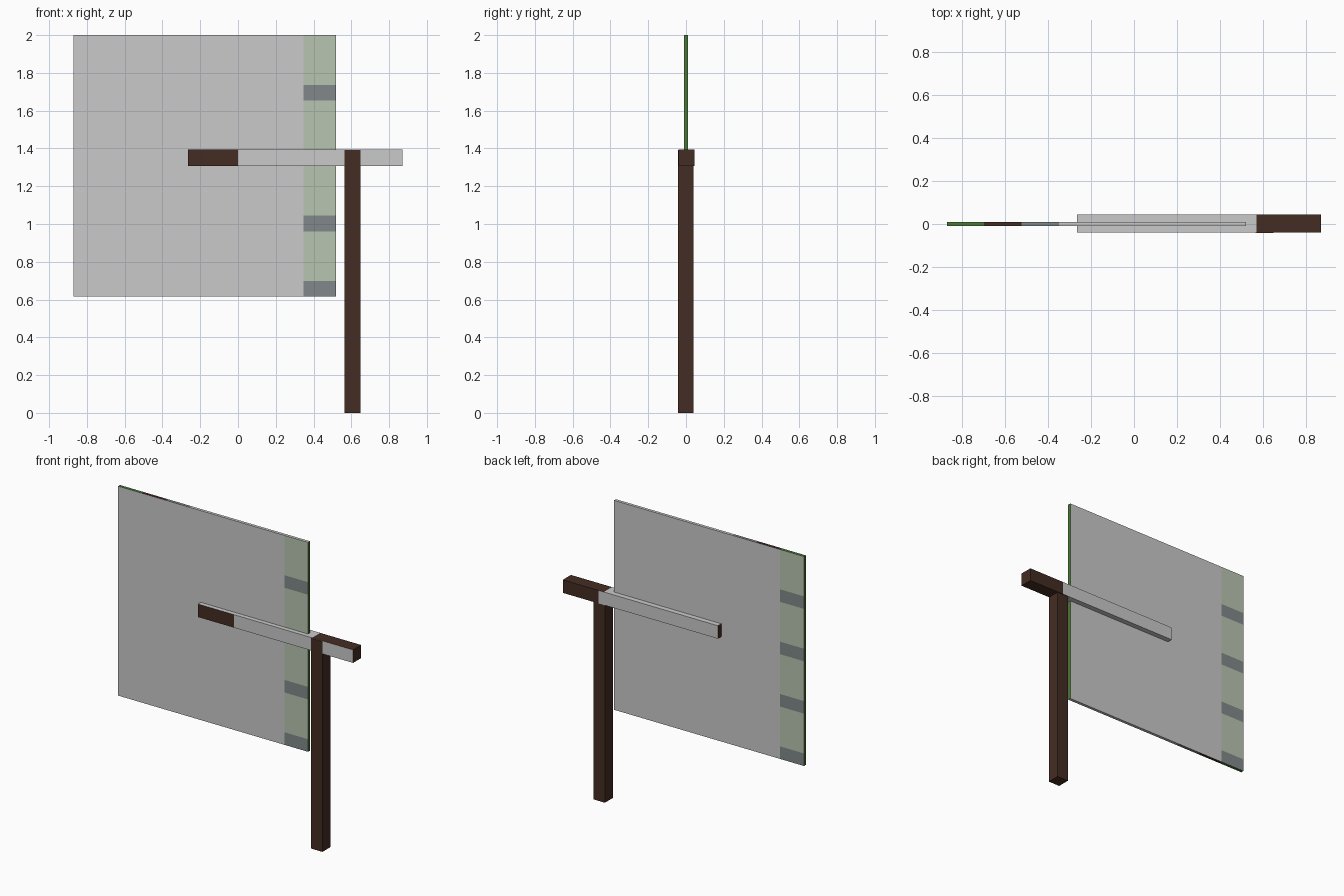
import bpy, bmesh
from mathutils import Vector

cube = bpy.data.objects.get("Cube")
if cube:
    bpy.data.objects.remove(cube, do_unlink=True)


def make_material(name, rgb):
    """Flat material from 0-255 display values."""
    linear = [((c / 255 + 0.055) / 1.055) ** 2.4 for c in rgb] + [1]
    mat = bpy.data.materials.new(name)
    mat.use_nodes = True
    mat.diffuse_color = linear
    node = next(n for n in mat.node_tree.nodes if n.type == 'BSDF_PRINCIPLED')
    node.inputs["Base Color"].default_value = linear
    return mat


GREY, PALE_GREEN, SLATE, BROWN, GREEN = range(5)
materials = [
    make_material("light grey", (202, 202, 202)),
    make_material("pale green", (185, 197, 178)),
    make_material("slate grey", (129, 137, 138)),
    make_material("dark brown wood", (68, 44, 35)),
    make_material("leaf green", (74, 122, 54)),
]


def make_box(name, low, high, rule, x_cuts=(), z_cuts=()):
    """Box cut into strips, each face coloured by rule(center, normal)."""
    low, high = Vector(low), Vector(high)
    bm = bmesh.new()
    bmesh.ops.create_cube(bm, size=1)
    for v in bm.verts:
        v.co = (low + high) / 2 + v.co * (high - low)
    for axis, cuts in ((Vector((1, 0, 0)), x_cuts), (Vector((0, 0, 1)), z_cuts)):
        for cut in cuts:
            geom = bm.verts[:] + bm.edges[:] + bm.faces[:]
            bmesh.ops.bisect_plane(bm, geom=geom, plane_co=axis * cut, plane_no=axis)
    bm.normal_update()
    for face in bm.faces:
        face.material_index = rule(face.calc_center_median(), face.normal)
    mesh = bpy.data.meshes.new(name)
    bm.to_mesh(mesh)
    bm.free()
    for mat in materials:
        mesh.materials.append(mat)
    obj = bpy.data.objects.new(name, mesh)
    bpy.context.collection.objects.link(obj)
    return obj


# Hanging panel: striped border on one side of each face, coloured edges
LEFT, RIGHT, BOTTOM, TOP = -0.87, 0.52, 0.615, 2.0
STRIP = (RIGHT - LEFT) / 8
STEP, BAND = (TOP - BOTTOM) / 4, 0.083
panel_z_cuts = [BOTTOM + i * STEP + h for i in range(4) for h in (0, BAND)][1:]


def panel_rule(center, normal):
    if abs(normal.x) > 0.5:
        return GREEN
    if abs(normal.z) > 0.5:
        column = int((center.x - LEFT) / STRIP)
        return (GREEN, BROWN, SLATE)[column] if column < 3 else GREY
    border = center.x > RIGHT - STRIP if normal.y < 0 else center.x < LEFT + STRIP
    if not border:
        return GREY
    return SLATE if (center.z - BOTTOM) % STEP < BAND else PALE_GREEN


make_box("panel", (LEFT, -0.01, BOTTOM), (RIGHT, 0.01, TOP), panel_rule,
         [LEFT + STRIP * i for i in (1, 2, 3, 7)], panel_z_cuts)


# Cross arm: brown ends, grey middle
def arm_rule(center, normal):
    if abs(normal.x) > 0.5:
        return BROWN
    if normal.y < -0.5:
        return BROWN if center.x < 0 else GREY
    start = 0.61 if normal.y > 0.5 else 0.57
    return BROWN if center.x > start else GREY


make_box("cross_arm", (-0.265, -0.04, 1.308), (0.87, 0.045, 1.394), arm_rule,
         (0, 0.57, 0.61))

# Upright post
make_box("post", (0.565, -0.043, 0), (0.648, 0.041, 1.392), lambda c, n: BROWN)
